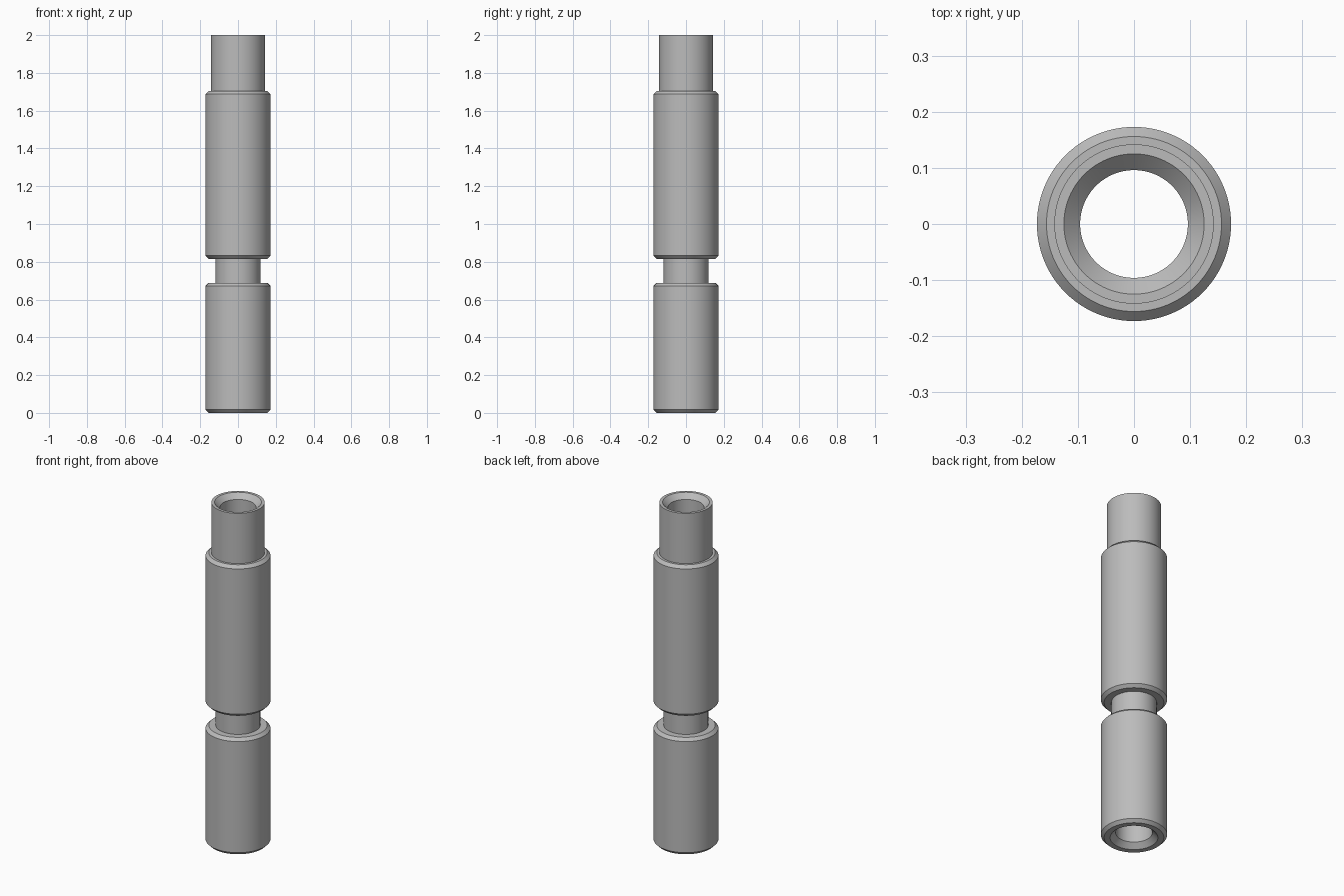
import bpy, bmesh, math

cube = bpy.data.objects.get("Cube")
if cube:
    bpy.data.objects.remove(cube, do_unlink=True)

SEGMENTS = 96
OUTER, GROOVE, NECK, RIM, BORE = 0.173, 0.119, 0.142, 0.125, 0.096
CHAMFER, SINK, HEIGHT = 0.017, 0.029, 2.0

steel = bpy.data.materials.new("grey steel")
steel.use_nodes = True
grey = (0.5, 0.5, 0.5, 1)
steel.diffuse_color = grey
steel.node_tree.nodes["Principled BSDF"].inputs["Base Color"].default_value = grey


def barrel(bottom, top):
    """Profile of a cylinder section with chamfered ends."""
    edge = OUTER - CHAMFER
    return [(edge, bottom), (OUTER, bottom + CHAMFER),
            (OUTER, top - CHAMFER), (edge, top)]


def lathe(name, profile):
    """Revolve a closed (radius, height) profile around z."""
    bm = bmesh.new()
    verts = [bm.verts.new((r, 0, z)) for r, z in profile]
    edges = [bm.edges.new((v, verts[(i + 1) % len(verts)]))
             for i, v in enumerate(verts)]
    bmesh.ops.spin(bm, geom=verts + edges, cent=(0, 0, 0), axis=(0, 0, 1),
                   angle=math.tau, steps=SEGMENTS, use_merge=True)
    bmesh.ops.remove_doubles(bm, verts=bm.verts, dist=1e-5)
    bmesh.ops.recalc_face_normals(bm, faces=bm.faces)
    mesh = bpy.data.meshes.new(name)
    bm.to_mesh(mesh)
    bm.free()
    mesh.materials.append(steel)
    obj = bpy.data.objects.new(name, mesh)
    bpy.context.collection.objects.link(obj)
    bpy.ops.object.select_all(action="DESELECT")
    obj.select_set(True)
    bpy.context.view_layer.objects.active = obj
    bpy.ops.object.shade_smooth_by_angle(angle=math.radians(25))
    return obj


# Outside: lower barrel, groove, upper barrel, neck
outside = (barrel(0, 0.688) + [(GROOVE, 0.688), (GROOVE, 0.815)]
           + barrel(0.815, 1.704) + [(NECK, 1.704), (NECK, HEIGHT)])
# Inside: through bore, countersunk at both ends
inside = [(RIM, HEIGHT), (BORE, HEIGHT - SINK), (BORE, SINK), (RIM, 0)]
lathe("hollow_pin", outside + inside)
